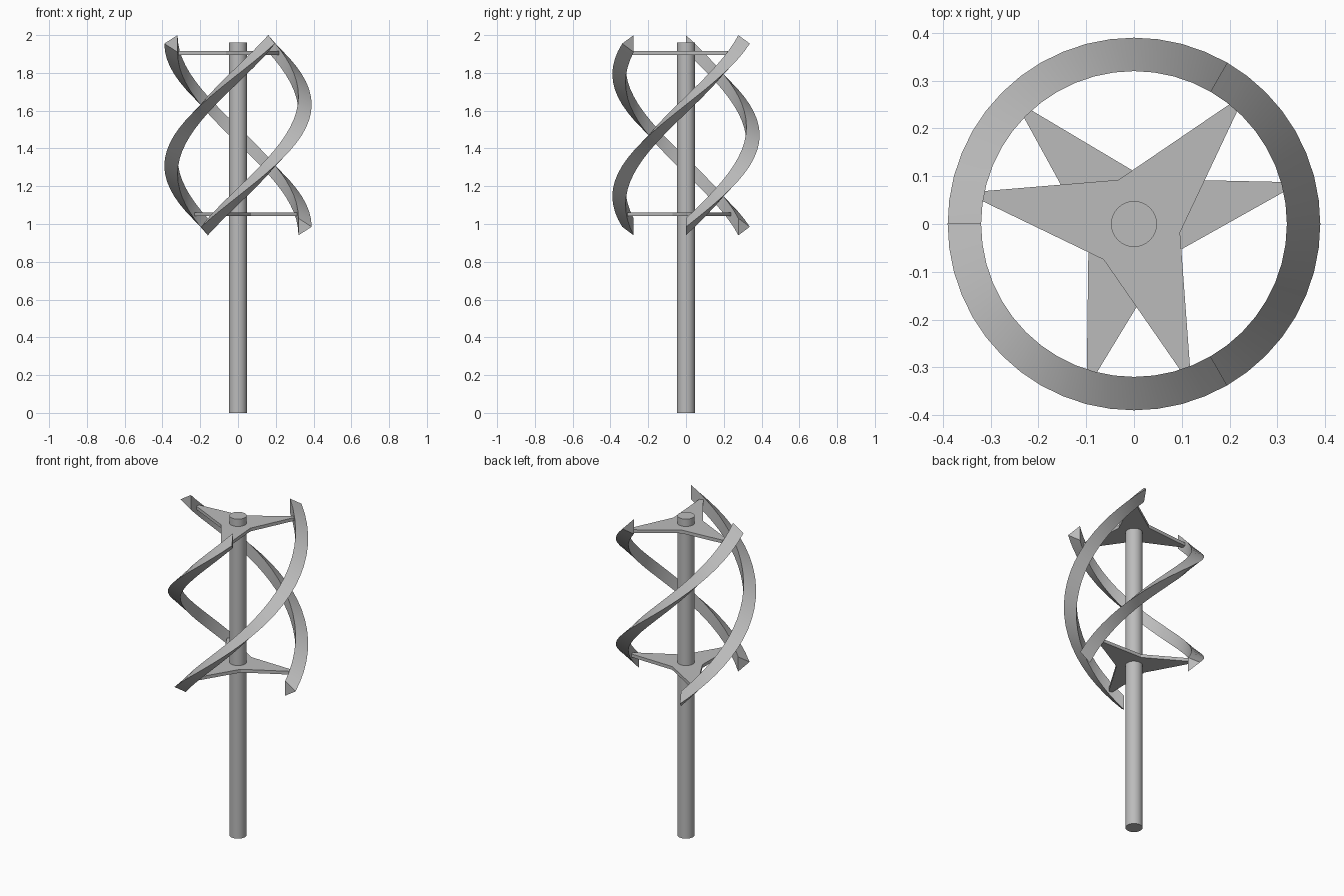
import bpy, bmesh
from math import sin, cos, pi, radians

if "Cube" in bpy.data.objects:
    bpy.data.objects.remove(bpy.data.objects["Cube"], do_unlink=True)

GREY = (0.5, 0.5, 0.5, 1.0)
metal = bpy.data.materials.new("grey metal")
metal.use_nodes = True
metal.diffuse_color = GREY
metal.node_tree.nodes["Principled BSDF"].inputs["Base Color"].default_value = GREY


def finish(bm, name, smooth=True):
    """Turn a bmesh into a named, shaded object."""
    bmesh.ops.recalc_face_normals(bm, faces=bm.faces)
    mesh = bpy.data.meshes.new(name)
    bm.to_mesh(mesh)
    bm.free()
    mesh.materials.append(metal)
    obj = bpy.data.objects.new(name, mesh)
    bpy.context.collection.objects.link(obj)
    if smooth:
        bpy.ops.object.select_all(action="DESELECT")
        obj.select_set(True)
        bpy.context.view_layer.objects.active = obj
        bpy.ops.object.shade_smooth_by_angle(angle=radians(30))
    return obj


def polar(radius, angle, z):
    return (radius * cos(angle), radius * sin(angle), z)


# Mast: a plain round pole
def mast(radius=0.048, height=1.96, sides=32):
    bm = bmesh.new()
    bmesh.ops.create_cone(bm, cap_ends=True, segments=sides, radius1=radius,
                          radius2=radius, depth=height)
    bmesh.ops.translate(bm, verts=bm.verts, vec=(0, 0, height / 2))
    finish(bm, "mast")


# Blade: a triangular section swept half a turn up a helix
def blade(name, start, steps=24, z_low=0.985, z_high=1.955):
    section = [(0.32, 0.045), (0.39, 0.0), (0.32, -0.045)]
    bm = bmesh.new()
    rings = []
    for i in range(steps + 1):
        t = i / steps
        z = z_low + t * (z_high - z_low)
        rings.append([bm.verts.new(polar(r, start + pi * t, z + dz))
                      for r, dz in section])
    for a, b in zip(rings, rings[1:]):
        for j in range(3):
            k = (j + 1) % 3
            bm.faces.new((a[j], a[k], b[k], b[j]))
    bm.faces.new(rings[0])
    bm.faces.new(rings[-1])
    finish(bm, name)


# Spider: a flat three-pointed star joining the mast to the blades
def spider(name, tip_angle, z, thickness=0.02):
    bm = bmesh.new()
    outline = []
    for i in range(6):
        radius = 0.098 if i % 2 else 0.36
        outline.append(bm.verts.new(
            polar(radius, tip_angle + i * pi / 3, z - thickness / 2)))
    face = bm.faces.new(outline)
    top = bmesh.ops.extrude_face_region(bm, geom=[face], use_keep_orig=True)
    moved = [v for v in top["geom"] if isinstance(v, bmesh.types.BMVert)]
    bmesh.ops.translate(bm, verts=moved, vec=(0, 0, thickness))
    finish(bm, name, smooth=False)


mast()
for n in range(3):
    blade(f"blade_{n + 1}", n * 2 * pi / 3)
spider("upper_spider", radians(49.5), 1.905)
spider("lower_spider", radians(14), 1.052)
